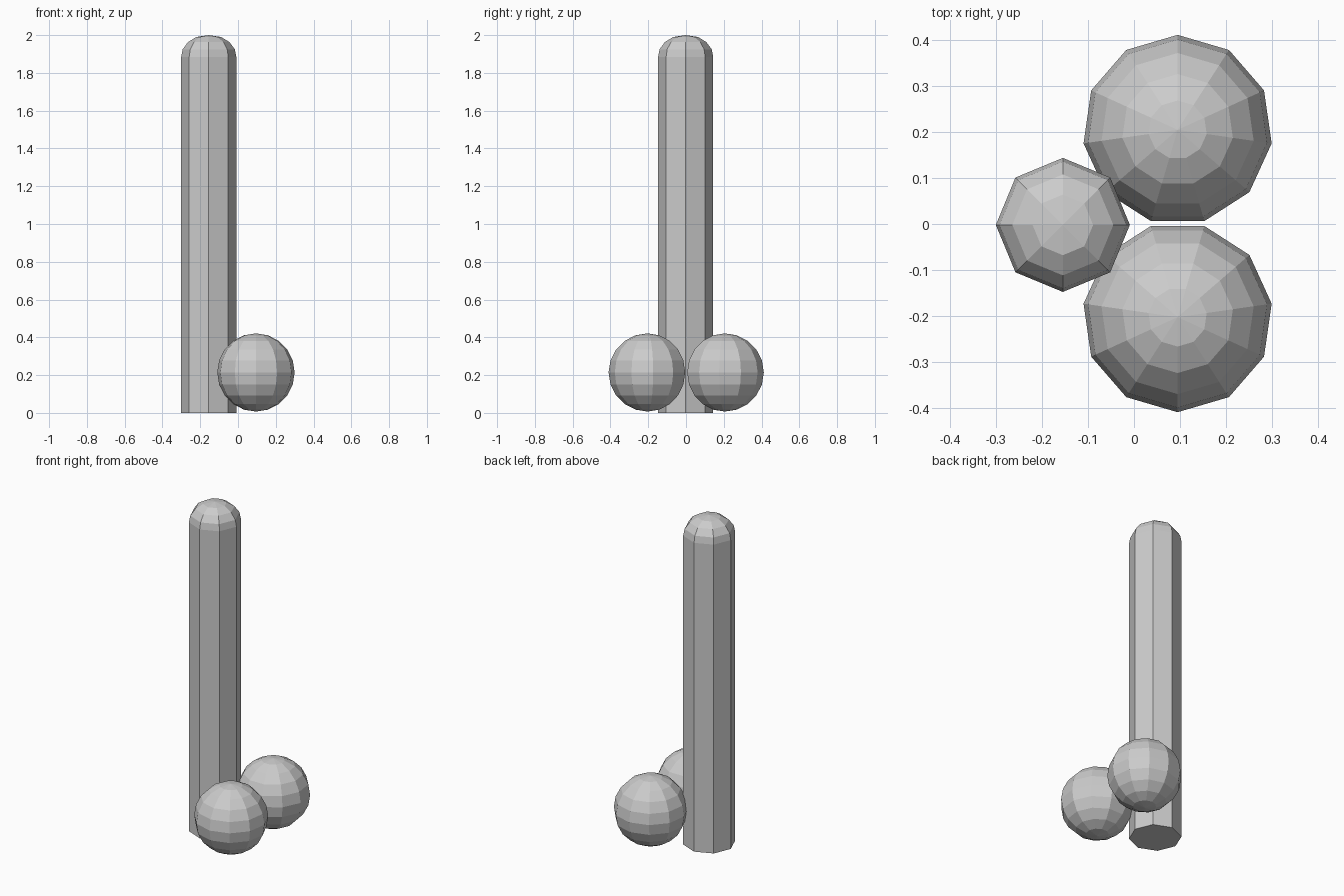
import bpy, bmesh, math
from mathutils import Matrix

if "Cube" in bpy.data.objects:
    bpy.data.objects.remove(bpy.data.objects["Cube"])


def make_object(name, bm):
    bmesh.ops.recalc_face_normals(bm, faces=bm.faces[:])
    mesh = bpy.data.meshes.new(name)
    bm.to_mesh(mesh)
    bm.free()
    obj = bpy.data.objects.new(name, mesh)
    bpy.context.collection.objects.link(obj)
    return obj


def domed_column(name, cx, cy, sides, profile, top):
    bm = bmesh.new()
    rings = []
    for r, z in profile:
        rings.append([bm.verts.new((cx + r * math.cos(2 * math.pi * i / sides),
                                    cy + r * math.sin(2 * math.pi * i / sides), z))
                      for i in range(sides)])
    bm.faces.new(rings[0][::-1])
    for a, b in zip(rings, rings[1:]):
        for i in range(sides):
            j = (i + 1) % sides
            bm.faces.new((a[i], a[j], b[j], b[i]))
    apex = bm.verts.new((cx, cy, top))
    for i in range(sides):
        bm.faces.new((rings[-1][i], rings[-1][(i + 1) % sides], apex))
    return make_object(name, bm)


def faceted_ball(name, x, y, z, radius, facing):
    # one corner of the 11-sided outline points away from the centre line
    bm = bmesh.new()
    bmesh.ops.create_uvsphere(bm, u_segments=11, v_segments=10, radius=radius)
    tip = max((v.co for v in bm.verts if abs(v.co.z) < 1e-4), key=lambda c: c.x)
    turn = facing * math.pi / 2 - math.atan2(tip.y, tip.x)
    bm.transform(Matrix.Translation((x, y, z)) @ Matrix.Rotation(turn, 4, 'Z'))
    return make_object(name, bm)


# Eight-sided column with a rounded cap
domed_column("column", -0.155, -0.002, 8,
             [(0.146, 0), (0.146, 1.885), (0.138, 1.925), (0.11, 1.963), (0.066, 1.99)], 2.0)

# Pair of balls at the foot of the column
for side, label in ((1, "back"), (-1, "front")):
    faceted_ball(label + "_ball", 0.095, side * 0.204 + 0.001, 0.214, 0.207, side)
